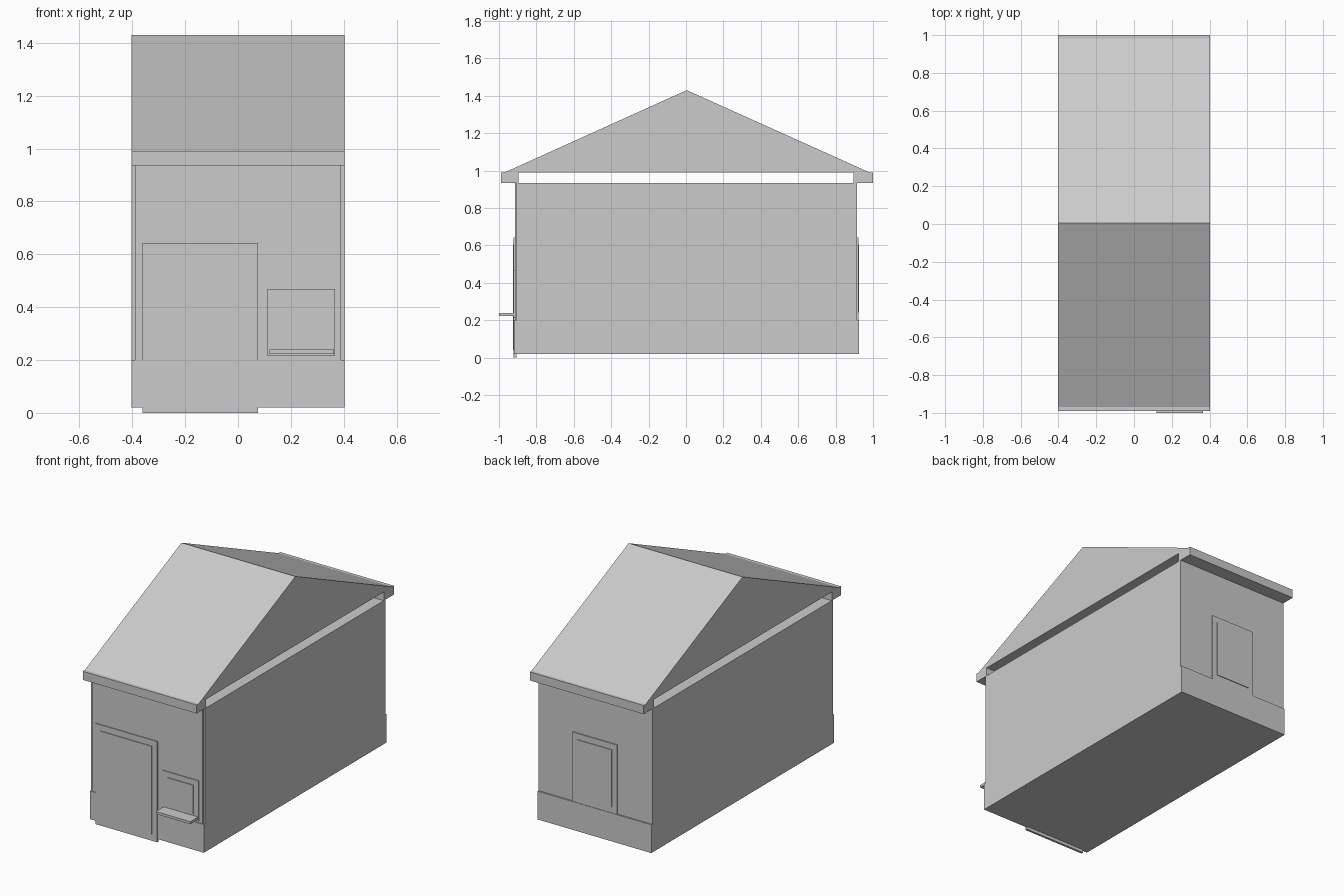
import bpy

cube = bpy.data.objects.get("Cube")
if cube:
    bpy.data.objects.remove(cube, do_unlink=True)

grey = bpy.data.materials.new("plain grey")
grey.use_nodes = True
colour = (0.6, 0.6, 0.6, 1)
grey.diffuse_color = colour
grey.node_tree.nodes["Principled BSDF"].inputs["Base Color"].default_value = colour


def extrude_x(name, profile, x0, x1):
    """Solid made by sweeping a (y, z) outline, anticlockwise, from x0 to x1."""
    n = len(profile)
    verts = [(x, y, z) for x in (x0, x1) for y, z in profile]
    faces = [tuple(reversed(range(n))), tuple(range(n, 2 * n))]
    faces += [(i, (i + 1) % n, (i + 1) % n + n, i + n) for i in range(n)]
    mesh = bpy.data.meshes.new(name)
    mesh.from_pydata(verts, [], faces)
    mesh.materials.append(grey)
    obj = bpy.data.objects.new(name, mesh)
    bpy.context.collection.objects.link(obj)
    return obj


def box(name, x0, x1, y0, y1, z0, z1):
    return extrude_x(name, [(y0, z0), (y1, z0), (y1, z1), (y0, z1)], x0, x1)


half = 0.402      # half the house width
front, back = -0.907, 0.914
wall_top, eave_top, plinth_top = 0.935, 0.99, 0.2

# Walls and the plinth that stands out at front and back
box("walls", -half, half, front, back, 0.02, wall_top)
box("front_plinth", -half, half, -0.919, front, 0.02, plinth_top)
box("back_plinth", -half, half, back, 0.924, 0.02, plinth_top)
box("front_render_panel", -0.39, 0.39, -0.915, front, plinth_top, wall_top)

# Eaves beams and gabled roof, open between beams at the sides
box("front_eaves", -half, half, -0.99, -0.895, wall_top, eave_top)
box("back_eaves", -half, half, 0.895, 1.0, wall_top, eave_top)
extrude_x("roof", [(-0.97, eave_top), (0.982, eave_top), (0.004, 1.43)], -half, half)

# Front door: surround and leaf
box("door_frame", -0.362, 0.075, -0.921, front, 0, 0.642)
box("door_leaf", -0.325, 0.038, -0.926, -0.92, 0.04, 0.604)

# Front window: surround, pane and projecting sill
box("front_window_frame", 0.112, 0.367, -0.921, front, 0.215, 0.469)
box("front_window_pane", 0.15, 0.332, -0.926, -0.92, 0.252, 0.434)
box("front_window_sill", 0.12, 0.364, -1.0, -0.915, 0.223, 0.239)

# Back window: surround and pane
box("back_window_frame", -0.157, 0.157, back, 0.921, plinth_top, 0.642)
box("back_window_pane", -0.122, 0.122, 0.92, 0.926, 0.24, 0.604)
